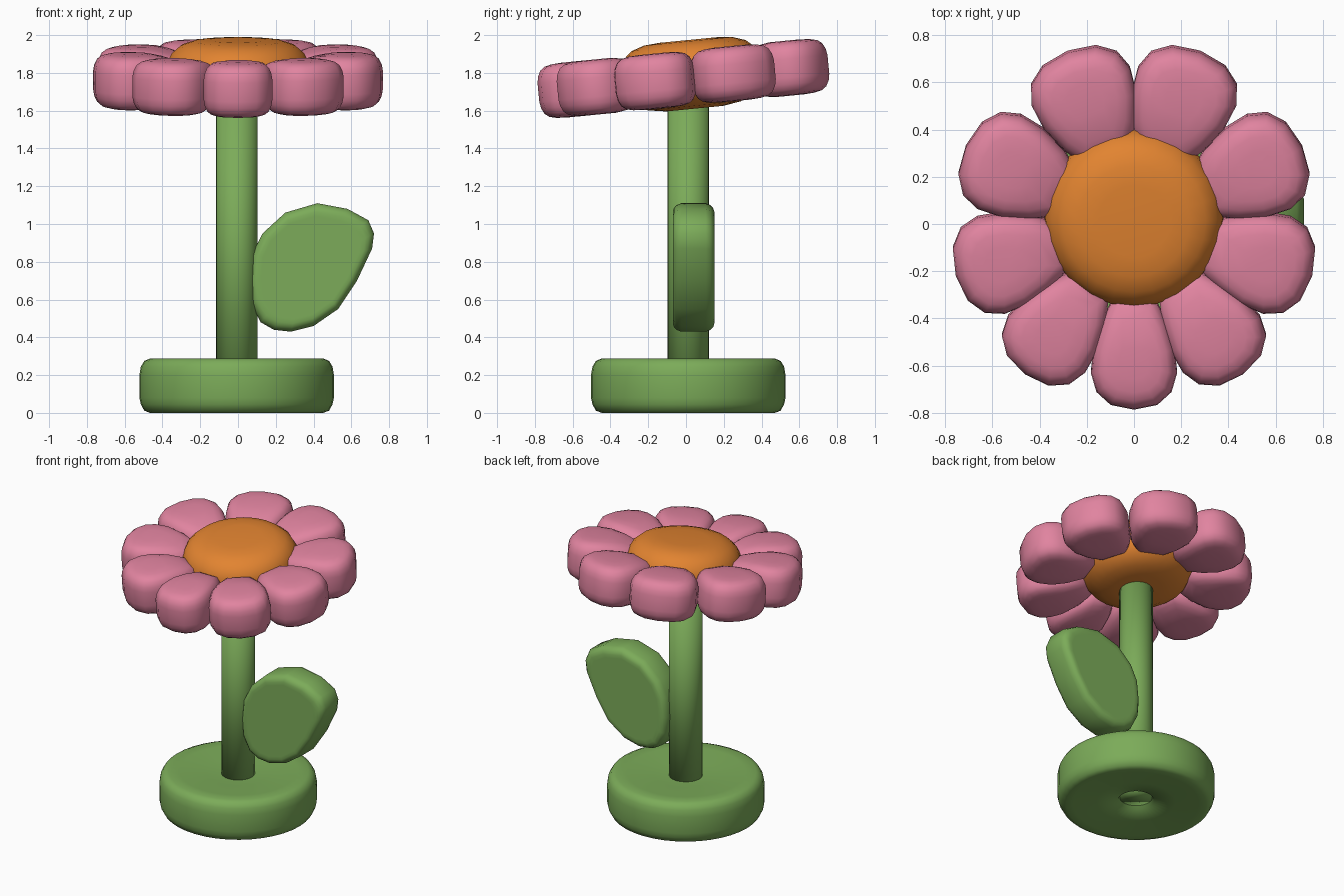
import bpy
import bmesh
from math import sin, cos, pi, radians
from mathutils import Matrix, Vector

if "Cube" in bpy.data.objects:
    bpy.data.objects.remove(bpy.data.objects["Cube"], do_unlink=True)


def material(name, rgb):
    mat = bpy.data.materials.new(name)
    mat.use_nodes = True
    mat.diffuse_color = (*rgb, 1)
    mat.node_tree.nodes["Principled BSDF"].inputs["Base Color"].default_value = (*rgb, 1)
    return mat


pink = material("petal pink", (0.75, 0.23, 0.35))
green = material("leaf green", (0.20, 0.41, 0.10))
orange = material("centre orange", (0.76, 0.23, 0.03))


def circle(radius, sides):
    return [(radius * cos(2 * pi * i / sides), radius * sin(2 * pi * i / sides))
            for i in range(sides)]


def loft(name, outline, layers, mat, matrix, shape=None):
    """Stack scaled copies of an outline; layers are (height, scale)."""
    bm = bmesh.new()
    middle = Vector((sum(p[0] for p in outline), sum(p[1] for p in outline))) / len(outline)
    rings = []
    for height, scale in layers:
        ring = []
        for p in outline:
            q = middle + (Vector(p) - middle) * scale
            z = height * (shape(q.x) if shape else 1)
            ring.append(bm.verts.new((q.x, q.y, z)))
        rings.append(ring)
    n = len(outline)
    for low, high in zip(rings, rings[1:]):
        for i in range(n):
            j = (i + 1) % n
            bm.faces.new((low[i], low[j], high[j], high[i]))
    bm.faces.new(rings[0][::-1])
    bm.faces.new(rings[-1])
    bmesh.ops.recalc_face_normals(bm, faces=bm.faces)
    for face in bm.faces:
        face.smooth = True
    mesh = bpy.data.meshes.new(name)
    bm.to_mesh(mesh)
    bm.free()
    mesh.materials.append(mat)
    obj = bpy.data.objects.new(name, mesh)
    bpy.context.collection.objects.link(obj)
    obj.matrix_world = matrix
    return obj


def mirrored(layers):
    return [(-h, s) for h, s in reversed(layers)] + layers


axis = Matrix.Translation((-0.007, 0.012, 0))

# Round foot with a rounded rim, shallow top dip and recessed underside
loft("base", circle(0.515, 40),
     [(0.06, 0.15), (0.055, 0.2), (0.03, 0.23), (0.012, 0.5), (0.004, 0.8), (0, 0.89),
      (0.012, 0.95), (0.045, 0.985), (0.08, 1), (0.2, 1), (0.245, 0.985), (0.275, 0.95),
      (0.288, 0.89), (0.285, 0.75), (0.272, 0.4), (0.265, 0.2)],
     green, axis)

# Stem
loft("stem", circle(0.11, 24), [(0.05, 1), (1.68, 1)], green, axis)

# Thick leaf standing beside the stem
leaf_outline = [(0.06, 0.7), (0.07, 0.58), (0.12, 0.48), (0.19, 0.44), (0.28, 0.43),
                (0.4, 0.46), (0.53, 0.55), (0.63, 0.7), (0.71, 0.87), (0.72, 0.95),
                (0.69, 1.02), (0.58, 1.08), (0.42, 1.11), (0.25, 1.06), (0.13, 0.95),
                (0.075, 0.84)]
loft("leaf", leaf_outline,
     mirrored([(0.065, 1), (0.09, 0.97), (0.104, 0.925), (0.11, 0.87), (0.11, 0.8)]),
     green, Matrix.Translation((0, 0.04, 0)) @ Matrix.Rotation(pi / 2, 4, "X"))

# Flower head, tipped forward
head = Matrix.Translation((0, 0, 1.772)) @ Matrix.Rotation(radians(5.6), 4, "X")
loft("flower_centre", circle(0.38, 24),
     [(-0.165, 0.4), (-0.15, 0.65), (-0.11, 0.85), (-0.05, 0.96), (0.02, 1), (0.08, 0.985),
      (0.13, 0.92), (0.17, 0.8), (0.193, 0.62), (0.2, 0.4)],
     orange, head @ Matrix.Translation((0, 0.03, 0)))

# Petals: one narrow at the front, four mirrored pairs around the rest
half = [(0.3, 0.09), (0.4, 0.155), (0.52, 0.2), (0.63, 0.212), (0.71, 0.185), (0.765, 0.115)]
petal_layers = mirrored([(0.05, 1), (0.085, 0.97), (0.115, 0.9), (0.133, 0.79),
                         (0.142, 0.62), (0.146, 0.35)])


def petal_height(u):
    return min(1, 0.72 + 0.28 * (u - 0.28) / 0.22)


def petal(name, angle, width):
    outline = [(u, -v * width) for u, v in half] + [(0.785, 0)]
    outline += [(u, v * width) for u, v in reversed(half)]
    loft(name, outline, petal_layers, pink,
         head @ Matrix.Rotation(radians(angle), 4, "Z"), petal_height)


petal("front_petal", -90, 0.86)
for number, (angle, width) in enumerate([(-54, 0.95), (-16, 1), (25, 1.03), (69, 1.05)], 1):
    petal(f"left_petal_{number}", angle, width)
    petal(f"right_petal_{number}", 180 - angle, width)
